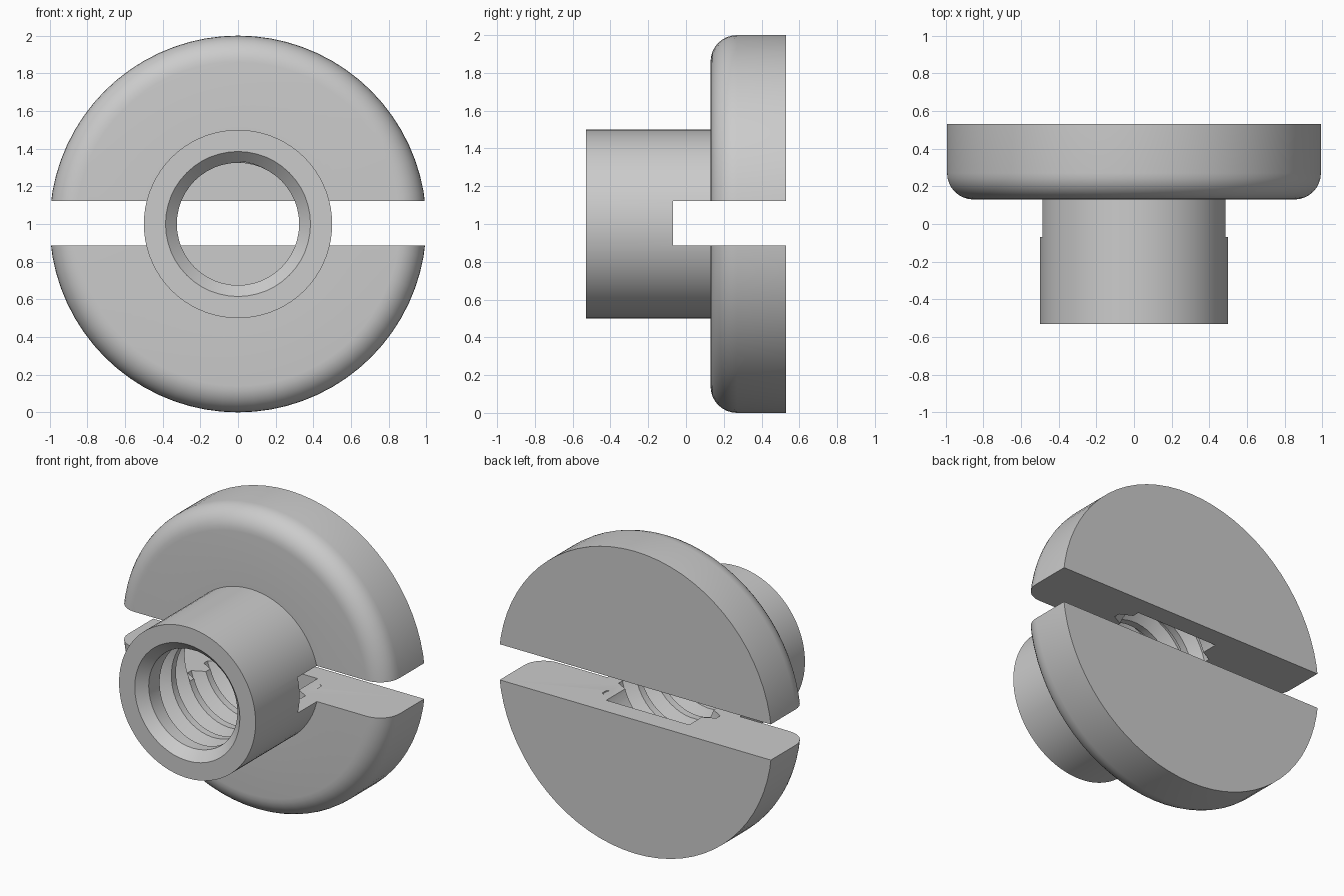
import bpy, bmesh, math

if "Cube" in bpy.data.objects:
    bpy.data.objects.remove(bpy.data.objects["Cube"])

CZ = 1.0  # height of the turning axis, which runs along y


def make_object(name, verts, faces):
    mesh = bpy.data.meshes.new(name)
    mesh.from_pydata(verts, [], faces)
    bm = bmesh.new()
    bm.from_mesh(mesh)
    bmesh.ops.recalc_face_normals(bm, faces=bm.faces)
    bm.to_mesh(mesh)
    bm.free()
    obj = bpy.data.objects.new(name, mesh)
    bpy.context.collection.objects.link(obj)
    return obj


def lathe(name, profile, n):
    """Turn (radius, y) points around the axis and cap both ends."""
    verts = [(r * math.sin(2 * math.pi * i / n), y, CZ + r * math.cos(2 * math.pi * i / n))
             for r, y in profile for i in range(n)]
    faces = [(k * n + i, k * n + (i + 1) % n, (k + 1) * n + (i + 1) % n, (k + 1) * n + i)
             for k in range(len(profile) - 1) for i in range(n)]
    last = (len(profile) - 1) * n
    faces += [tuple(range(n)), tuple(range(last, last + n))]
    return make_object(name, verts, faces)


def helix(name, section, y0, pitch, turns, n):
    """Sweep a closed (radius, dy) section along a screw path."""
    m, steps = len(section), int(turns * n)
    verts = []
    for i in range(steps + 1):
        a = 2 * math.pi * (i + 0.37) / n
        verts += [(r * math.sin(a), y0 + pitch * i / n + dy, CZ + r * math.cos(a))
                  for r, dy in section]
    faces = [(i * m + j, i * m + (j + 1) % m, (i + 1) * m + (j + 1) % m, (i + 1) * m + j)
             for i in range(steps) for j in range(m)]
    faces += [tuple(range(m)), tuple(range(steps * m, steps * m + m))]
    return make_object(name, verts, faces)


# Barrel and rounded flange as one turned body
fillet = [(0.86 + 0.14 * math.sin(t), 0.27 - 0.14 * math.cos(t))
          for t in [math.pi / 2 * k / 8 for k in range(9)]]
nut = lathe("slotted_nut", [(0.5, -0.53), (0.5, 0.13)] + fillet + [(1.0, 0.53)], 72)

# Blind bore with a countersunk mouth
bore = lathe("bore_cutter", [(0.405, -0.55), (0.325, -0.47), (0.325, 0.40)], 48)

# Internal screw thread groove
thread = helix("thread_cutter", [(0.30, -0.075), (0.30, 0.075), (0.40, 0.02), (0.40, -0.02)],
               -0.42, 0.17, 4.3, 48)

# Driver slot across the flange and into the barrel
bpy.ops.mesh.primitive_cube_add(size=1, location=(0, 0.265, 1.003))
slot = bpy.context.object
slot.name = "slot_cutter"
slot.scale = (2.4, 0.67, 0.236)

for cutter in (bore, thread, slot):
    cutter.hide_render = True
    cutter.display_type = 'WIRE'
    mod = nut.modifiers.new(cutter.name, 'BOOLEAN')
    mod.operation = 'DIFFERENCE'
    mod.solver = 'EXACT'
    mod.object = cutter

# Bake the cuts, drop the cutters and shade
bpy.ops.object.select_all(action='DESELECT')
nut.select_set(True)
bpy.context.view_layer.objects.active = nut
for mod in list(nut.modifiers):
    bpy.ops.object.modifier_apply(modifier=mod.name)
for cutter in (bore, thread, slot):
    bpy.data.objects.remove(cutter)
bpy.ops.object.shade_smooth_by_angle(angle=math.radians(30))
